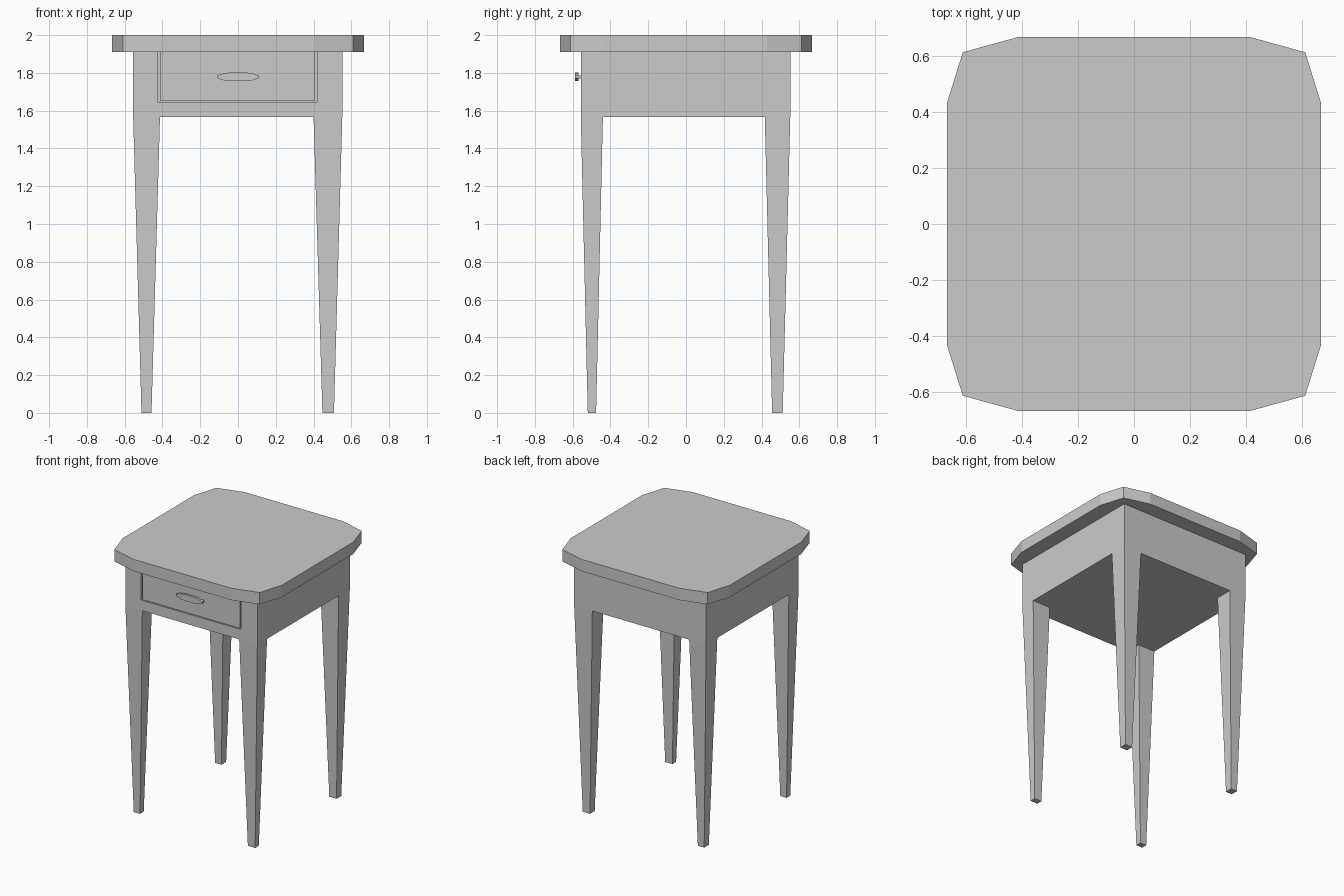
import bpy
import bmesh
from mathutils import Vector

if "Cube" in bpy.data.objects:
    bpy.data.objects.remove(bpy.data.objects["Cube"])


def finish(bm, name):
    bmesh.ops.recalc_face_normals(bm, faces=bm.faces[:])
    mesh = bpy.data.meshes.new(name)
    bm.to_mesh(mesh)
    bm.free()
    obj = bpy.data.objects.new(name, mesh)
    bpy.context.collection.objects.link(obj)
    return obj


def prism(name, outline, offset):
    """Closed prism: a 3D outline extruded along offset."""
    bm = bmesh.new()
    face = bm.faces.new([bm.verts.new(p) for p in outline])
    ext = bmesh.ops.extrude_face_region(bm, geom=[face], use_keep_orig=True)
    verts = [g for g in ext["geom"] if isinstance(g, bmesh.types.BMVert)]
    bmesh.ops.translate(bm, verts=verts, vec=Vector(offset))
    return finish(bm, name)


def box(name, x0, x1, y0, y1, z0, z1):
    return prism(name, [(x0, y0, z0), (x1, y0, z0), (x1, y1, z0), (x0, y1, z0)],
                 (0, 0, z1 - z0))


def tapered_leg(name, xs, ys, z_top):
    """xs, ys: outer top, inner top, outer bottom, inner bottom."""
    bm = bmesh.new()
    rings = []
    for i, z in ((2, 0), (0, z_top)):
        rings.append([bm.verts.new((xs[i + a], ys[i + b], z))
                      for a, b in ((0, 0), (1, 0), (1, 1), (0, 1))])
    low, high = rings
    bm.faces.new(low)
    bm.faces.new(high)
    for k in range(4):
        n = (k + 1) % 4
        bm.faces.new((low[k], low[n], high[n], high[k]))
    return finish(bm, name)


# Table top with two-step clipped corners
corner = [(0.667, 0.43), (0.61, 0.612), (0.41, 0.667)]
outline = []
for sx, sy in ((1, 1), (-1, 1), (-1, -1), (1, -1)):
    pts = corner if sx * sy > 0 else corner[::-1]
    outline += [(sx * x, sy * y, 1.91) for x, y in pts]
prism("table_top", outline, (0, 0, 0.09))

# Apron with a recess for the drawer
apron = box("apron", -0.555, 0.552, -0.557, 0.552, 1.567, 1.91)
cutter = box("recess_cutter", -0.425, 0.417, -0.6, -0.527, 1.645, 1.95)
cutter.hide_render = True
cut = apron.modifiers.new("recess", "BOOLEAN")
cut.operation = "DIFFERENCE"
cut.solver = "EXACT"
cut.object = cutter
bpy.context.view_layer.objects.active = apron
bpy.ops.object.modifier_apply(modifier=cut.name)
bpy.data.objects.remove(cutter)

# Flush drawer front
box("drawer_front", -0.412, 0.405, -0.557, -0.527, 1.652, 1.91)

# Tapered legs
x_sides = {"left": (-0.555, -0.413, -0.511, -0.458),
           "right": (0.552, 0.40, 0.508, 0.447)}
y_sides = {"front": (-0.557, -0.44, -0.52, -0.476),
           "back": (0.552, 0.417, 0.512, 0.456)}
for y_name, ys in y_sides.items():
    for x_name, xs in x_sides.items():
        tapered_leg(f"{y_name}_{x_name}_leg", xs, ys, 1.567)

# Drawer handle: lens-shaped grip on two short posts
half = [(0.11, 0.006), (0.095, 0.012), (0.07, 0.02), (0.035, 0.023)]
upper = half + [(-x, z) for x, z in half[::-1]]
lens = upper + [(x, -z) for x, z in upper[::-1]]
prism("handle_grip", [(x, -0.588, 1.779 + z) for x, z in lens], (0, 0.018, 0))
for side in (-1, 1):
    cx = side * 0.097
    box("left_handle_post" if side < 0 else "right_handle_post",
        cx - 0.009, cx + 0.009, -0.572, -0.555, 1.771, 1.787)
